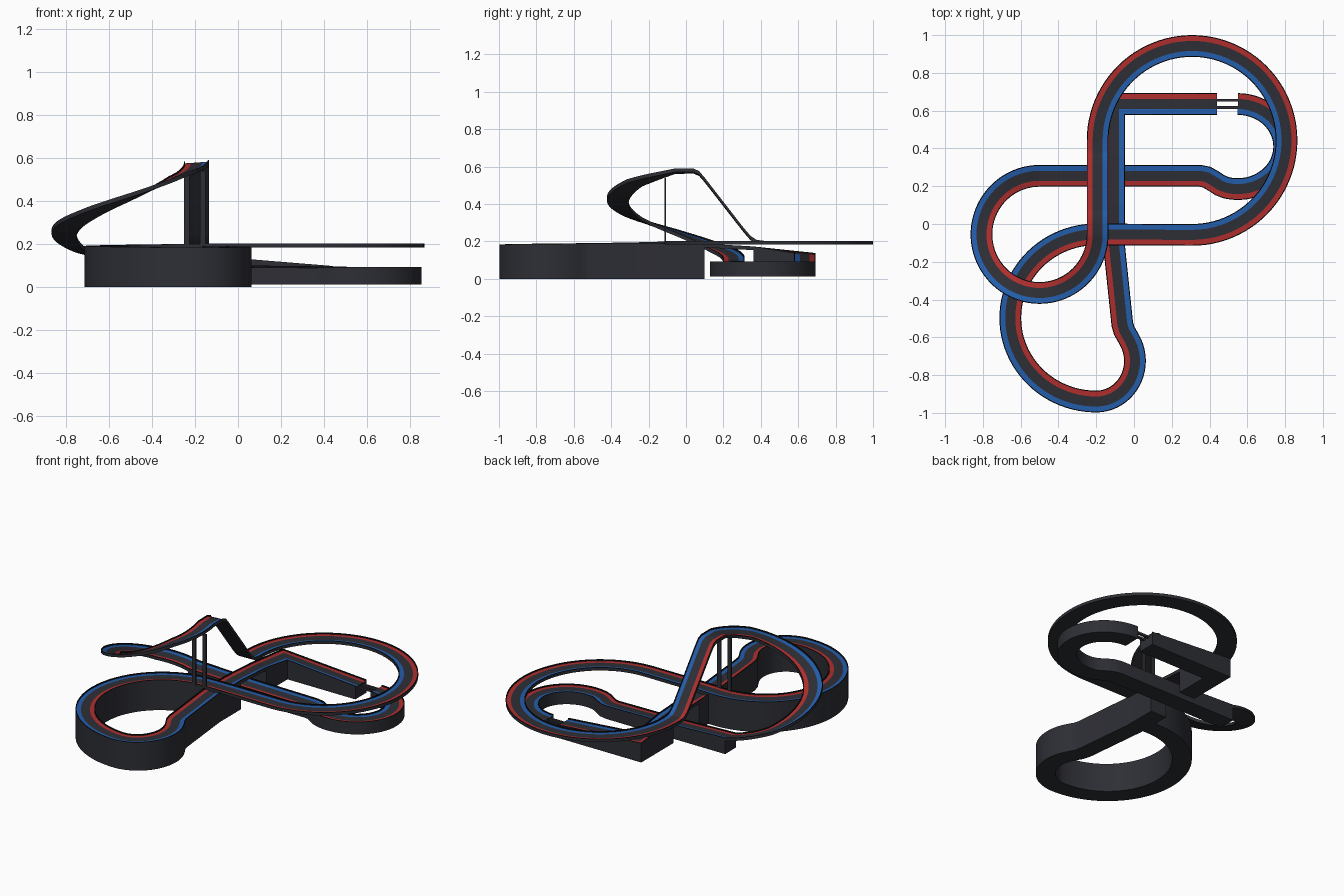
import bpy, bmesh, math
from mathutils import Vector

if "Cube" in bpy.data.objects:
    bpy.data.objects.remove(bpy.data.objects["Cube"])


def material(name, rgb):
    m = bpy.data.materials.new(name)
    m.diffuse_color = (*rgb, 1)
    m.use_nodes = True
    m.node_tree.nodes["Principled BSDF"].inputs["Base Color"].default_value = m.diffuse_color
    return m


GREY = material("track_grey", (0.027, 0.028, 0.036))
BLACK = material("edge_black", (0.006, 0.006, 0.008))
RED = material("stripe_red", (0.43, 0.027, 0.027))
BLUE = material("stripe_blue", (0.017, 0.11, 0.41))
MATS = [GREY, BLACK, RED, BLUE]

W, EDGE, STRIPE, LIP, THICK = 0.0575, 0.005, 0.031, 0.008, 0.012


def arc(cx, cy, rx, ry, a0, a1, zs, n=48):
    """Elliptic arc; heights are spread evenly along it."""
    pts = []
    for i in range(n + 1):
        t = i / n
        a = math.radians(a0 + (a1 - a0) * t)
        f = t * (len(zs) - 1)
        k = min(int(f), len(zs) - 2)
        z = zs[k] + (zs[k + 1] - zs[k]) * (f - k)
        pts.append((cx + rx * math.cos(a), cy + ry * math.sin(a), z))
    return pts


# Sections in driving order: name, floor height (None = thin deck), bank angle, points
sections = [
    ("entry_ramp", 0.012, 0, [(0.44, 0.635, 0.09), (-0.105, 0.635, 0.13), (-0.105, 0.36, 0.165)]),
    ("crossing_bridge", None, 0, [(-0.105, 0.36, 0.165), (-0.105, 0.10, 0.18)]),
    ("lower_loop", 0.0, 0,
     [(-0.105, 0.10, 0.18), (-0.105, -0.12, 0.182), (-0.062, -0.53, 0.18),
      (-0.052, -0.565, 0.18), (-0.032, -0.60, 0.18)]
     + arc(-0.2, -0.725, 0.205, 0.215, 28, -90, [0.18, 0.175], 28)
     + arc(-0.2, -0.4975, 0.455, 0.4425, -90, -270, [0.175, 0.183, 0.193])[1:]
     + [(-0.08, -0.056, 0.195)]),
    ("upper_loop", None, 0,
     [(-0.08, -0.056, 0.195)]
     + arc(0.3075, 0.4425, 0.5, 0.5, -90, 180, [0.195, 0.195], 72)),
    ("climb_and_summit", None, 0,
     [(-0.1925, 0.41, 0.195), (-0.1925, 0.375, 0.2), (-0.1925, 0.345, 0.22),
      (-0.1925, 0.31, 0.26), (-0.1925, 0.10, 0.53), (-0.1925, 0.07, 0.565),
      (-0.1925, 0.04, 0.578), (-0.1925, 0.0, 0.578)]),
    ("descending_curve", None, 9,
     arc(-0.5, -0.055, 0.3075, 0.31, 0, -270,
         [0.578, 0.515, 0.42, 0.33, 0.25, 0.165, 0.105], 72)),
    ("low_straight_and_turn", 0.012, 0,
     [(-0.49, 0.255, 0.104), (-0.1, 0.255, 0.09), (0.35, 0.255, 0.085),
      (0.385, 0.248, 0.085), (0.42, 0.228, 0.085), (0.455, 0.205, 0.085)]
     + arc(0.55, 0.41, 0.245, 0.225, -105, 90, [0.085, 0.085], 48)),
]

# Join the sections into one path so that neighbouring ends match exactly
path, spans = [], []
for name, floor, bank, pts in sections:
    if path and (Vector(path[-1][0]) - Vector(pts[0])).length < 0.012:
        start = len(path) - 1
        pts = pts[1:]
    else:
        start = max(len(path) - 1, 0)
    path += [(p, bank) for p in pts]
    spans.append((name, floor, start, len(path) - 1))


def frame(i):
    """Point, mitred right-hand vector and bank slope at path index i."""
    p = Vector(path[i][0])
    a = Vector(path[max(i - 1, 0)][0])
    b = Vector(path[min(i + 1, len(path) - 1)][0])
    d0, d1 = (p - a).to_2d(), (b - p).to_2d()
    d0 = d0.normalized() if d0.length > 1e-6 else d1.normalized()
    d1 = d1.normalized() if d1.length > 1e-6 else d0
    t = (d0 + d1).normalized()
    return p, Vector((t.y, -t.x, 0)) / max(t.dot(d0), 0.5)


def bank_slope(i):
    near = [path[min(max(j, 0), len(path) - 1)][1] for j in range(i - 8, i + 9)]
    return math.tan(math.radians(sum(near) / len(near)))


def finish(name, bm):
    bmesh.ops.recalc_face_normals(bm, faces=bm.faces)
    me = bpy.data.meshes.new(name)
    bm.to_mesh(me)
    bm.free()
    for m in MATS:
        me.materials.append(m)
    ob = bpy.data.objects.new(name, me)
    bpy.context.collection.objects.link(ob)
    return ob


def sweep(name, floor, first, last):
    bm = bmesh.new()
    prof = [(-W, None), (-W, LIP), (-W + EDGE, LIP), (-W + EDGE, 0), (-W + STRIPE, 0),
            (W - STRIPE, 0), (W - EDGE, 0), (W - EDGE, LIP), (W, LIP), (W, None)]
    colour = [0, 1, 1, 3, 0, 2, 1, 1, 0, 0]
    rings = []
    for i in range(first, last + 1):
        p, right = frame(i)
        slope = bank_slope(i)
        ring = []
        for off, h in prof:
            q = p + right * off
            q.z -= off * slope          # right side is the inside of the banked curve
            if h is not None:
                q.z += h
            elif floor is None:
                q.z -= THICK
            else:
                q.z = floor
            ring.append(bm.verts.new(q))
        rings.append(ring)
    n = len(prof)
    for r0, r1 in zip(rings, rings[1:]):
        for k in range(n):
            f = bm.faces.new((r0[k], r0[(k + 1) % n], r1[(k + 1) % n], r1[k]))
            f.material_index = colour[k]
    bm.faces.new(rings[0])
    bm.faces.new(rings[-1][::-1])
    ob = finish(name, bm)
    bpy.ops.object.select_all(action='DESELECT')
    bpy.context.view_layer.objects.active = ob
    ob.select_set(True)
    bpy.ops.object.shade_smooth_by_angle(angle=math.radians(25))


for span in spans:
    sweep(*span)


def box(name, lo, hi):
    bm = bmesh.new()
    bmesh.ops.create_cube(bm, size=1)
    for v in bm.verts:
        v.co = [lo[k] + (v.co[k] + 0.5) * (hi[k] - lo[k]) for k in range(3)]
    finish(name, bm)


# Summit support posts, and the two rails across the gap in the low track
for side, x in (("left", -0.237), ("right", -0.163)):
    box(side + "_support_post", (x - 0.013, -0.116, 0.185), (x + 0.013, -0.106, 0.54))
for side, y in (("front", 0.617), ("back", 0.655)):
    box(side + "_gap_rail", (0.43, y - 0.007, 0.07), (0.56, y + 0.007, 0.084))
